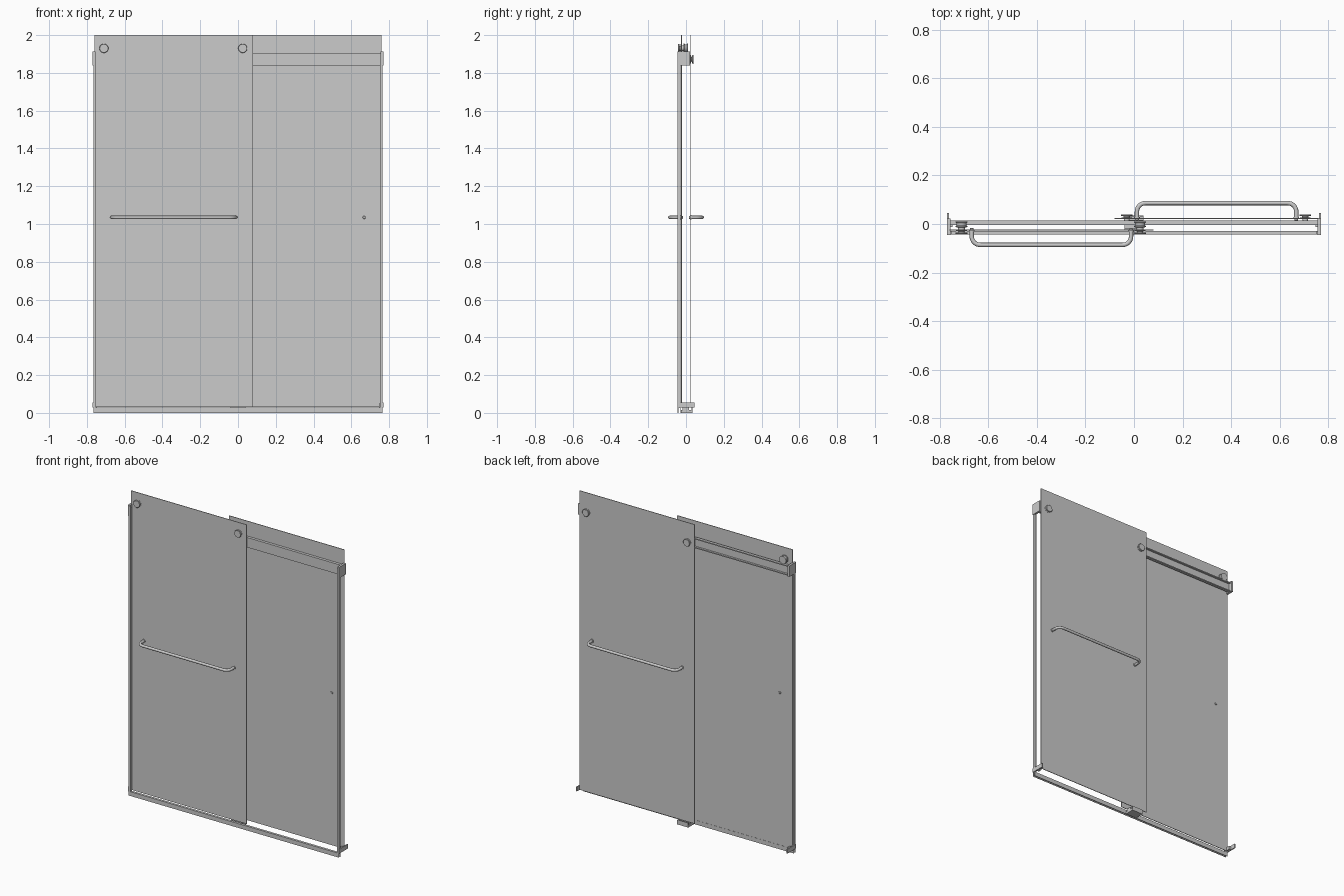
import bpy, bmesh, math
from mathutils import Vector, Matrix

if "Cube" in bpy.data.objects:
    bpy.data.objects.remove(bpy.data.objects["Cube"])

def finish(name, bm, smooth=False):
    bmesh.ops.recalc_face_normals(bm, faces=bm.faces[:])
    me = bpy.data.meshes.new(name)
    bm.to_mesh(me)
    bm.free()
    ob = bpy.data.objects.new(name, me)
    bpy.context.collection.objects.link(ob)
    if smooth:
        bpy.ops.object.select_all(action='DESELECT')
        ob.select_set(True)
        bpy.context.view_layer.objects.active = ob
        bpy.ops.object.shade_smooth_by_angle(angle=math.radians(40))
    return ob

def box(name, x, y, z):
    bm = bmesh.new()
    bmesh.ops.create_cube(bm, size=1)
    for v in bm.verts:
        v.co = Vector([r[0] + (c + .5) * (r[1] - r[0]) for c, r in zip(v.co, (x, y, z))])
    return finish(name, bm)

def extrude(name, pts, to3d, a, b):
    """Extrude a closed 2D profile from a to b; to3d maps (u, v, t) to space."""
    bm = bmesh.new()
    f = bm.faces.new([bm.verts.new(to3d(u, v, a)) for u, v in pts])
    step = Vector(to3d(0, 0, b)) - Vector(to3d(0, 0, a))
    new = bmesh.ops.extrude_face_region(bm, geom=[f])['geom']
    bm.faces.new(list(reversed([v for v in f.verts]))) if not f.is_valid else None
    bmesh.ops.translate(bm, vec=step, verts=[g for g in new if isinstance(g, bmesh.types.BMVert)])
    return finish(name, bm)

def lathe_y(name, x, y0, z, prof, sign=1, n=32):
    """Turn (radius, distance) points about an axis along y."""
    bm = bmesh.new()
    vs = [bm.verts.new((x + r, y0 + sign * d, z)) for r, d in prof]
    es = [bm.edges.new(p) for p in zip(vs, vs[1:])]
    bmesh.ops.spin(bm, geom=vs + es, cent=(x, y0, z), axis=(0, 1, 0), angle=2 * math.pi, steps=n)
    bmesh.ops.remove_doubles(bm, verts=bm.verts[:], dist=1e-5)
    return finish(name, bm, True)

FRONT, BACK, T = -0.024, 0.022, 0.002

# glass panels
box("front_glass", (-.76, .08), (FRONT - T, FRONT + T), (.032, 2))
box("back_glass", (-.08, .76), (BACK - T, BACK + T), (.032, 2))

# header rail: channel open to the back, front rollers ride on top
rail = [(-.004, 1.84), (.014, 1.84), (.014, 1.847), (.001, 1.847),
        (.001, 1.898), (.014, 1.898), (.014, 1.905), (-.004, 1.905)]
extrude("header_rail", rail, lambda u, v, t: (t, u, v), -.757, .757)

# sill, channel open underneath
sill = [(-.044, 0), (-.041, 0), (-.041, .025), (-.031, .025),
        (-.031, 0), (-.028, 0), (-.028, .028), (-.044, .028)]
extrude("sill", sill, lambda u, v, t: (t, u, v), -.765, .765)

for s, side in ((-1, "left"), (1, "right")):
    def xr(a, b):
        return tuple(sorted((s * a, s * b)))
    # wall jamb and brackets
    box(side + "_jamb", xr(.751, .765), (-.044, -.028), (.028, 1.9))
    extrude(side + "_header_bracket",
            [(-.046, 1.84), (.022, 1.84), (.022, 1.912), (-.046, 1.912)],
            lambda u, v, t: (t, u, v), s * .755, s * .769)
    box(side + "_jamb_foot", xr(.762, .769), (-.046, .045), (.028, .056))
    box(side + "_bumper", xr(.747, .763), (-.012, .012), (.028, .05))

# rollers
cap = [(0, .018), (.022, .018), (.024, .016), (.024, .012), (.013, .010),
       (.013, .006), (.022, .004), (.022, T), (0, T)]
wheel = [(0, T), (.014, T), (.014, .010), (.025, .011), (.025, .015),
         (.021, .018), (.021, .028), (.025, .031), (.025, .034), (0, .034)]
small_wheel = [(0, T), (.012, T), (.012, .007), (.024, .008), (.024, .019), (0, .019)]
for i, x in enumerate((-.71, .025)):
    lathe_y(f"front_roller_cap_{i}", x, FRONT, 1.93, cap, -1)
    lathe_y(f"front_roller_wheel_{i}", x, FRONT, 1.93, wheel, 1)
for i, x in enumerate((.705, -.03)):
    lathe_y(f"back_roller_cap_{i}", x, BACK, 1.872, cap, 1)
    lathe_y(f"back_roller_wheel_{i}", x, BACK, 1.872, small_wheel, -1)

# towel bar handles with rounded corners, flanges and inner bolts
def handle(name, x0, x1, yg, s):
    r, R, yo = .009, .035, s * .086
    path = [(x0, yg)]
    for cx, a0 in ((x0 + R, 180), (x1 - R, 90)):
        for k in range(9):
            a = math.radians(a0 - 90 * k / 8)
            path.append((cx + R * math.cos(a), yo - s * R + s * R * math.sin(a)))
    path.append((x1, yg))
    cu = bpy.data.curves.new(name, 'CURVE')
    cu.dimensions = '3D'
    cu.bevel_depth, cu.bevel_resolution, cu.use_fill_caps = r, 4, True
    sp = cu.splines.new('POLY')
    sp.points.add(len(path) - 1)
    for p, (x, y) in zip(sp.points, path):
        p.co = (x, y, 1.035, 1)
    ob = bpy.data.objects.new(name, cu)
    bpy.context.collection.objects.link(ob)
    for i, x in enumerate((x0, x1)):
        lathe_y(f"{name}_flange_{i}", x, yg, 1.035,
                [(0, T), (.012, T), (.012, .006), (0, .006)], s)
        lathe_y(f"{name}_bolt_{i}", x, yg, 1.035,
                [(0, T), (.008, T), (.008, .005), (.006, .007), (0, .007)], -s)

handle("front_handle", -.668, -.012, FRONT, -1)
handle("back_handle", .012, .668, BACK, 1)

# centre floor guide: base with fins either side of each panel
guide = [(-.027, 0), (.034, 0), (.034, .03), (.028, .03), (.028, .014), (.016, .014),
         (.016, .03), (-.018, .03), (-.018, .014), (-.027, .014)]
extrude("floor_guide", guide, lambda u, v, t: (t, u, v), -.04, .04)
